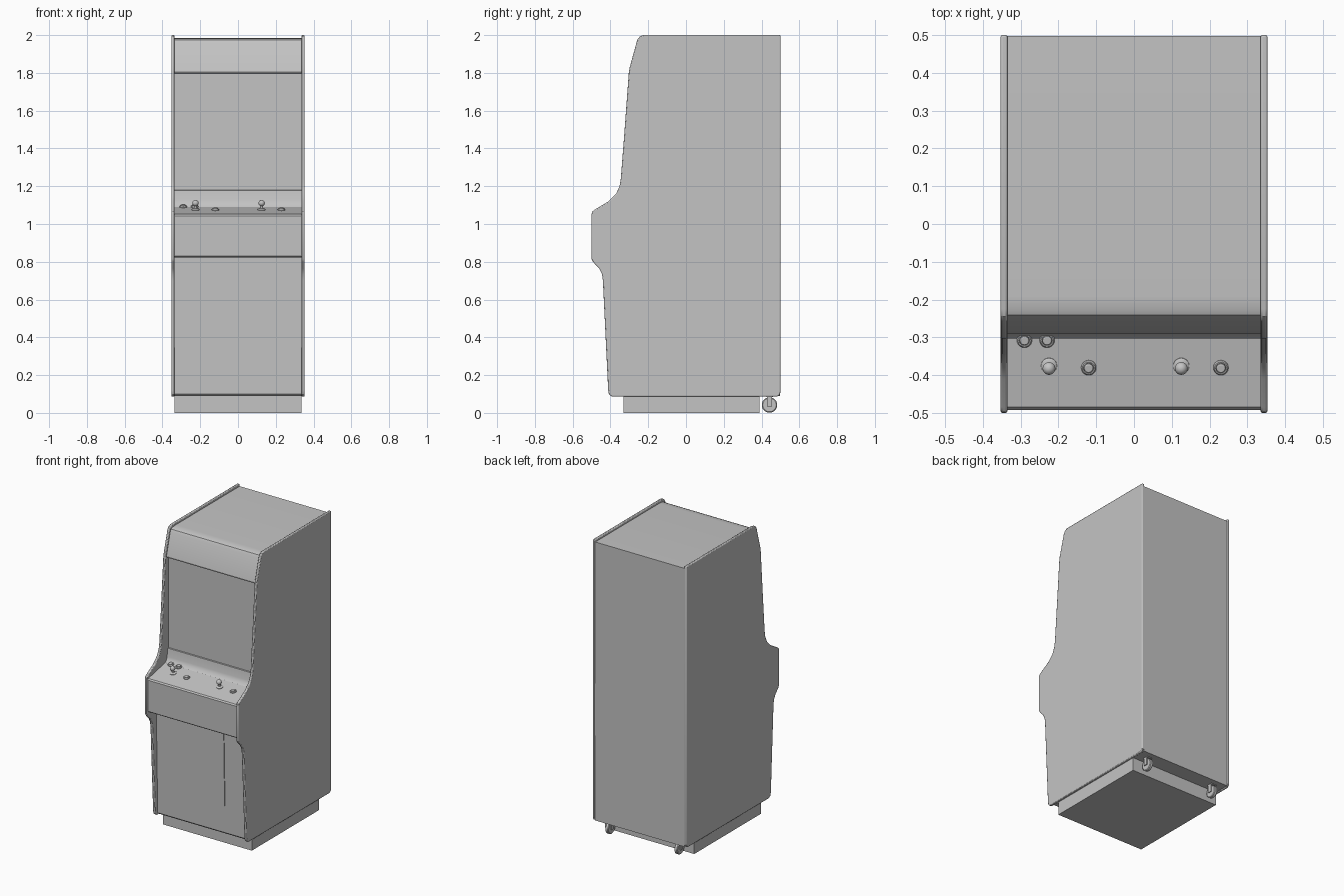
import bpy, bmesh, math
from mathutils import Matrix, Vector

if "Cube" in bpy.data.objects:
    bpy.data.objects.remove(bpy.data.objects["Cube"])

grey = bpy.data.materials.new("cabinet grey")
grey.diffuse_color = (0.55, 0.55, 0.55, 1)
grey.use_nodes = True
grey.node_tree.nodes["Principled BSDF"].inputs["Base Color"].default_value = grey.diffuse_color


def finish(name, bm, bevel=0.0, segments=2, angle=30):
    bmesh.ops.recalc_face_normals(bm, faces=bm.faces[:])
    mesh = bpy.data.meshes.new(name)
    bm.to_mesh(mesh)
    bm.free()
    mesh.materials.append(grey)
    ob = bpy.data.objects.new(name, mesh)
    bpy.context.collection.objects.link(ob)
    if bevel:
        mod = ob.modifiers.new("bevel", 'BEVEL')
        mod.width, mod.segments = bevel, segments
        mod.limit_method, mod.angle_limit = 'ANGLE', math.radians(60)
    bpy.ops.object.select_all(action='DESELECT')
    bpy.context.view_layer.objects.active = ob
    ob.select_set(True)
    bpy.ops.object.shade_smooth_by_angle(angle=math.radians(angle))
    return ob


def extrude_profile(name, profile, x0, x1, bevel=0.0):
    """Extrude a (y, z) outline along x."""
    bm = bmesh.new()
    face = bm.faces.new([bm.verts.new((x0, y, z)) for y, z in profile])
    out = bmesh.ops.extrude_face_region(bm, geom=[face])
    moved = [v for v in out['geom'] if isinstance(v, bmesh.types.BMVert)]
    bmesh.ops.translate(bm, verts=moved, vec=(x1 - x0, 0, 0))
    return finish(name, bm, bevel)


def box(bm, lo, hi):
    lo, hi = Vector(lo), Vector(hi)
    m = Matrix.Translation((lo + hi) / 2) @ Matrix.Diagonal((*(hi - lo), 1))
    bmesh.ops.create_cube(bm, size=1, matrix=m)


def lathe(bm, rings, matrix, n=20):
    """Spin (radius, height) pairs around local z."""
    loops = [[bm.verts.new(matrix @ Vector((r * math.cos(i * math.tau / n),
              r * math.sin(i * math.tau / n), h))) for i in range(n)] for r, h in rings]
    for a, b in zip(loops, loops[1:]):
        for i in range(n):
            j = (i + 1) % n
            bm.faces.new((a[i], a[j], b[j], b[i]))
    bm.faces.new(loops[0])
    bm.faces.new(loops[-1])


# Side panels with rounded trim
side = [(0.5, 2.0), (-0.225, 2.0), (-0.245, 1.993), (-0.258, 1.975), (-0.298, 1.83),
        (-0.303, 1.80), (-0.325, 1.5), (-0.345, 1.24), (-0.352, 1.20), (-0.37, 1.16),
        (-0.41, 1.12), (-0.485, 1.075), (-0.497, 1.065), (-0.5, 1.05), (-0.5, 0.815),
        (-0.493, 0.80), (-0.46, 0.765), (-0.445, 0.735), (-0.44, 0.70), (-0.412, 0.12),
        (-0.408, 0.098), (-0.39, 0.086), (0.48, 0.086), (0.495, 0.093), (0.5, 0.11)]
for s, label in ((-1, "left"), (1, "right")):
    extrude_profile(label + "_side_panel", side, s * 0.335, s * 0.353, 0.005)

# Cabinet shell: top, marquee, screen, control box, lower front, back
body = [(0.497, 0.09), (0.497, 1.985), (-0.19, 1.985), (-0.225, 1.982), (-0.241, 1.975),
        (-0.25, 1.96), (-0.29, 1.81), (-0.287, 1.80), (-0.268, 1.798), (-0.268, 1.18),
        (-0.276, 1.178), (-0.278, 1.165), (-0.284, 1.125), (-0.29, 1.105), (-0.305, 1.09),
        (-0.485, 1.052), (-0.492, 1.043), (-0.49, 0.83), (-0.48, 0.822), (-0.40, 0.822),
        (-0.385, 0.10), (-0.375, 0.09)]
extrude_profile("cabinet_body", body, -0.336, 0.336)

# Plinth
bm = bmesh.new()
box(bm, (-0.335, -0.33, 0), (0.335, 0.39, 0.1))
finish("plinth", bm)

# Coin door on the lower front
front_y = lambda z: -0.385 - 0.015 * (z - 0.10) / 0.722
door = [(front_y(z) - d, z) for z, d in ((0.285, -0.004), (0.285, 0.005),
                                         (0.81, 0.005), (0.81, -0.004))]
extrude_profile("coin_door", door, -0.175, 0.175)


def on_panel(x, y):
    z = 1.09 + (y + 0.305) * 0.038 / 0.18
    return Matrix.Translation((x, y, z)) @ Matrix.Rotation(math.atan(0.211), 4, 'X')


# Joysticks
for i, x in enumerate((-0.225, 0.125)):
    bm = bmesh.new()
    m = on_panel(x, -0.375)
    lathe(bm, [(0.021, -0.004), (0.021, 0.003), (0.017, 0.006), (0.008, 0.008),
               (0.006, 0.03)], m)
    bmesh.ops.create_uvsphere(bm, u_segments=20, v_segments=12, radius=0.017,
                              matrix=m @ Matrix.Translation((0, 0, 0.036)))
    finish("joystick_%d" % (i + 1), bm)

# Buttons
for i, (x, y) in enumerate(((-0.12, -0.38), (0.23, -0.38), (-0.29, -0.307), (-0.23, -0.307))):
    bm = bmesh.new()
    lathe(bm, [(0.02, -0.004), (0.02, 0.004), (0.017, 0.008), (0.014, 0.008),
               (0.013, 0.005), (0.012, 0.011), (0.009, 0.013)], on_panel(x, y))
    finish("button_%d" % (i + 1), bm)

# Rear casters: wheel plus fork
for s, label in ((-1, "left"), (1, "right")):
    bm = bmesh.new()
    m = Matrix.Translation((s * 0.26, 0.442, 0.042)) @ Matrix.Rotation(math.pi / 2, 4, 'Y')
    lathe(bm, [(0.036, -0.012), (0.041, -0.008), (0.041, 0.008), (0.036, 0.012)], m, 24)
    finish(label + "_caster_wheel", bm)
    bm = bmesh.new()
    for d in (-0.017, 0.017):
        x = s * 0.26 + d
        box(bm, (x - 0.003, 0.43, 0.035), (x + 0.003, 0.456, 0.091))
    box(bm, (s * 0.26 - 0.02, 0.425, 0.085), (s * 0.26 + 0.02, 0.461, 0.092))
    finish(label + "_caster_fork", bm)
